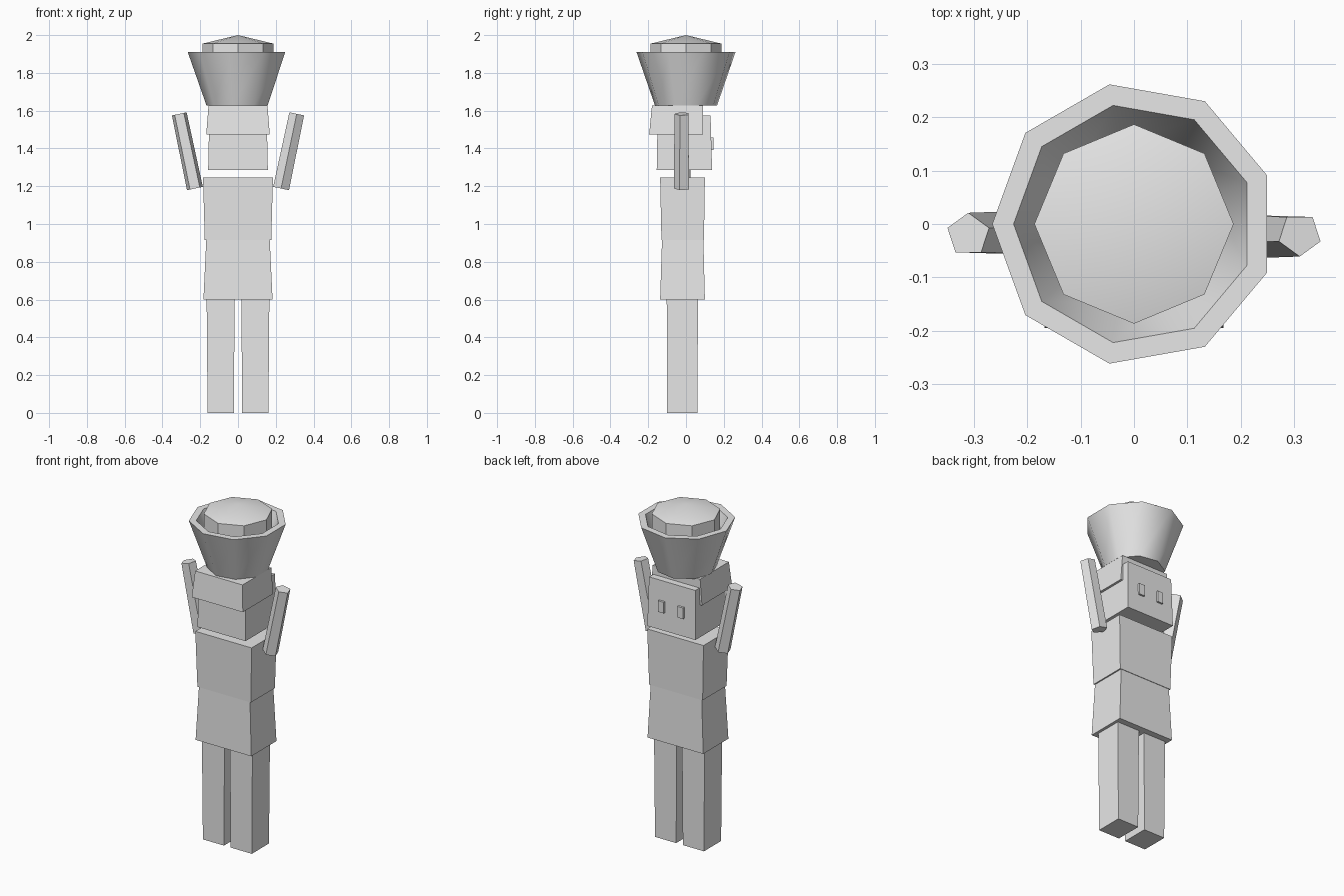
import bpy, bmesh, math
from mathutils import Vector

cube = bpy.data.objects.get("Cube")
if cube:
    bpy.data.objects.remove(cube, do_unlink=True)

grey = bpy.data.materials.new("light grey")
grey.use_nodes = True
GREY = (0.8, 0.8, 0.8, 1)
grey.diffuse_color = GREY
grey.node_tree.nodes["Principled BSDF"].inputs["Base Color"].default_value = GREY


def finish(name, bm, smooth=None):
    bmesh.ops.recalc_face_normals(bm, faces=bm.faces)
    mesh = bpy.data.meshes.new(name)
    bm.to_mesh(mesh)
    bm.free()
    mesh.materials.append(grey)
    obj = bpy.data.objects.new(name, mesh)
    bpy.context.collection.objects.link(obj)
    if smooth:
        bpy.ops.object.select_all(action="DESELECT")
        obj.select_set(True)
        bpy.context.view_layer.objects.active = obj
        bpy.ops.object.shade_smooth_by_angle(angle=math.radians(smooth))
    return obj


def loft(name, rings, smooth=None):
    """Skin a stack of equal-sized point rings and close both ends."""
    bm = bmesh.new()
    loops = [[bm.verts.new(p) for p in ring] for ring in rings]
    n = len(loops[0])
    for a, b in zip(loops, loops[1:]):
        for i in range(n):
            j = (i + 1) % n
            bm.faces.new((a[i], a[j], b[j], b[i]))
    bm.faces.new(loops[0])
    bm.faces.new(loops[-1])
    bmesh.ops.remove_doubles(bm, verts=bm.verts, dist=0.0001)
    return finish(name, bm, smooth)


def rect(x0, x1, y0, y1, z):
    return [(x0, y0, z), (x1, y0, z), (x1, y1, z), (x0, y1, z)]


def polygon(center, radius, sides, start):
    angles = [math.radians(start) + math.tau * i / sides for i in range(sides)]
    return [Vector(center) + Vector((math.cos(a), math.sin(a), 0)) * radius for a in angles]


def block(name, bottom, top):
    """Tapered box; each end is half width, back y, front y, height."""
    return loft(name, [rect(-w, w, y0, y1, z) for w, y0, y1, z in (bottom, top)])


# Body and head
block("lower_torso", (0.183, -0.137, 0.1, 0.6), (0.168, -0.127, 0.092, 0.915))
block("upper_torso", (0.176, -0.13, 0.095, 0.915), (0.185, -0.137, 0.1, 1.245))
block("head", (0.158, -0.155, 0.138, 1.285), (0.152, -0.15, 0.13, 1.575))
block("hair", (0.168, -0.195, 0.09, 1.475), (0.156, -0.18, 0.09, 1.628))

# Paired limbs and eyes
for side, s in (("left", 1), ("right", -1)):
    loft(side + "_leg", [rect(s * 0.022, s * 0.161, -0.1, 0.061, 0),
                         rect(s * 0.018, s * 0.166, -0.102, 0.063, 0.6)])
    loft(side + "_eye", [rect(s * 0.045, s * 0.083, 0.12, 0.146, 1.392),
                         rect(s * 0.045, s * 0.083, 0.12, 0.146, 1.458)])
    # Raised five-sided arm, its end caps square to the tilted axis
    rings = []
    for x, z, r in ((0.228, 1.188, 0.044), (0.311, 1.583, 0.041)):
        ring = polygon((s * x, -0.02, z), r, 5, -90 * s)
        for p in ring:
            p.z -= (p.x - s * x) * s * 0.21
        rings.append(ring)
    loft(side + "_arm", rings)

# Flared nine-sided hat with a hollow top
hat_profile = [(0.167, 1.628), (0.266, 1.91), (0.226, 1.91), (0.15, 1.7)]
loft("hat_brim", [polygon((0, 0, z), r, 9, 180) for r, z in hat_profile], 60)

# Eight-sided crown with a shallow peak
crown_profile = [(0.187, 1.8), (0.187, 1.955), (0, 2)]
bm = bmesh.new()
bm.free()
crown_rings = [polygon((0, 0, z), r, 8, 0) for r, z in crown_profile]


def crown():
    bm = bmesh.new()
    low, high = [[bm.verts.new(p) for p in ring] for ring in crown_rings[:2]]
    peak = bm.verts.new(crown_rings[2][0])
    bm.faces.new(low)
    for i in range(8):
        j = (i + 1) % 8
        bm.faces.new((low[i], low[j], high[j], high[i]))
        bm.faces.new((high[i], high[j], peak))
    return finish("hat_crown", bm, 30)


crown()
